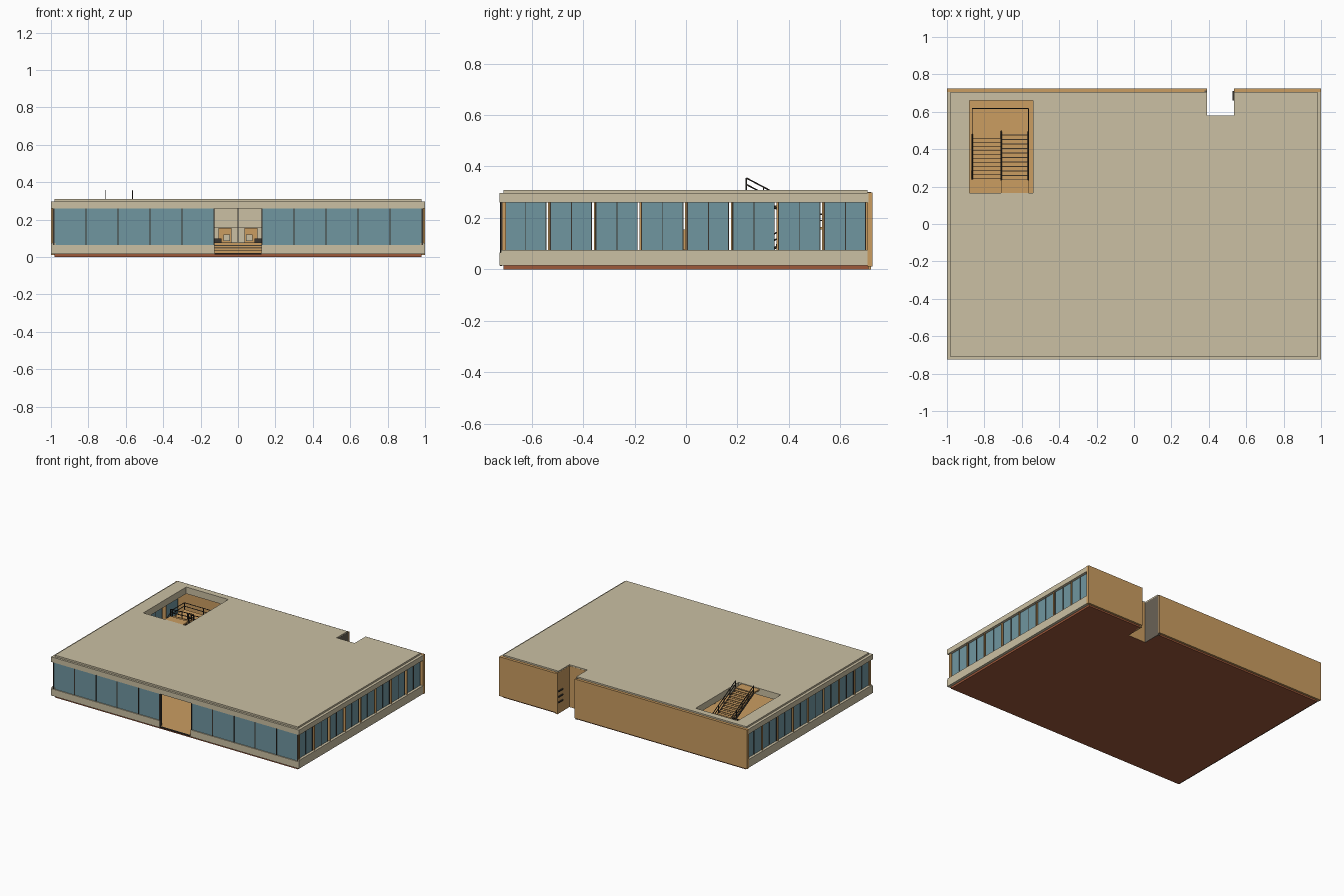
import bpy, bmesh
from mathutils import Vector

cube = bpy.data.objects.get("Cube")
if cube:
    bpy.data.objects.remove(cube)


def lin(c):
    c /= 255
    return c / 12.92 if c <= 0.04045 else ((c + 0.055) / 1.055) ** 2.4


def material(name, r, g, b):
    m = bpy.data.materials.new(name)
    m.use_nodes = True
    col = (lin(r), lin(g), lin(b), 1)
    m.diffuse_color = col
    m.node_tree.nodes["Principled BSDF"].inputs["Base Color"].default_value = col
    return m


CREAM = material("cream_plaster", 203, 192, 163)
TAN = material("tan_wood", 203, 157, 97)
GLASS = material("teal_glass", 112, 150, 160)
BROWN = material("red_brown_base", 158, 88, 58)
DARK = material("dark_metal", 58, 53, 47)
GREY = material("warm_grey", 105, 98, 86)


def finish(name, bm, mat):
    bmesh.ops.recalc_face_normals(bm, faces=bm.faces)
    me = bpy.data.meshes.new(name)
    bm.to_mesh(me)
    bm.free()
    me.materials.append(mat)
    ob = bpy.data.objects.new(name, me)
    bpy.context.collection.objects.link(ob)
    return ob


def boxes(name, mat, items):
    """One object from boxes given as (x0, x1, y0, y1, z0, z1)."""
    bm = bmesh.new()
    for x0, x1, y0, y1, z0, z1 in items:
        vs = bmesh.ops.create_cube(bm, size=1)["verts"]
        for v in vs:
            v.co = Vector(((x0 + x1) / 2 + v.co.x * (x1 - x0),
                           (y0 + y1) / 2 + v.co.y * (y1 - y0),
                           (z0 + z1) / 2 + v.co.z * (z1 - z0)))
    return finish(name, bm, mat)


def bars(name, mat, segments, r=0.003):
    """One object from thin round bars between pairs of points."""
    bm = bmesh.new()
    for a, b in segments:
        a, b = Vector(a), Vector(b)
        d = b - a
        vs = bmesh.ops.create_cone(bm, cap_ends=True, segments=6, radius1=r,
                                   radius2=r, depth=d.length)["verts"]
        rot = d.to_track_quat("Z", "Y")
        for v in vs:
            v.co = rot @ v.co + (a + b) / 2
    return finish(name, bm, mat)


NOTCH = (0.39, 0.535, 0.58, 0.8)
WELL = (-0.88, -0.54, 0.165, 0.66)


def slab(name, mat, x0, x1, y0, y1, z0, z1, holes):
    """Flat slab with rectangular openings, built from a cell grid."""
    xs = sorted({x0, x1} | {v for h in holes for v in h[:2]})
    ys = sorted({y0, y1} | {v for h in holes for v in h[2:] if v < y1})
    bm = bmesh.new()
    for xa, xb in zip(xs, xs[1:]):
        for ya, yb in zip(ys, ys[1:]):
            cx, cy = (xa + xb) / 2, (ya + yb) / 2
            if any(h[0] < cx < h[1] and h[2] < cy < h[3] for h in holes):
                continue
            bm.faces.new([bm.verts.new((x, y, z0)) for x, y in
                          ((xa, ya), (xb, ya), (xb, yb), (xa, yb))])
    bmesh.ops.remove_doubles(bm, verts=bm.verts, dist=1e-5)
    top = bmesh.ops.extrude_face_region(bm, geom=bm.faces[:])["geom"]
    bmesh.ops.translate(bm, vec=(0, 0, z1 - z0),
                        verts=[g for g in top if isinstance(g, bmesh.types.BMVert)])
    return finish(name, bm, mat)


# Floor plates and roof
slab("base_plate", BROWN, -0.98, 0.98, -0.71, 0.71, 0, 0.015, [NOTCH])
slab("floor", TAN, -0.98, 0.98, -0.715, 0.71, 0.015, 0.022, [NOTCH])
slab("roof_fascia", CREAM, -1, 1, -0.725, 0.71, 0.26, 0.297, [NOTCH, WELL])
slab("roof_cap", CREAM, -0.98, 0.98, -0.71, 0.705, 0.297, 0.309, [NOTCH, WELL])

# Solid back wall, broken by the notch
boxes("back_wall", TAN, [(-1, 0.39, 0.705, 0.725, 0.012, 0.298),
                         (0.535, 1, 0.705, 0.725, 0.012, 0.298)])
boxes("notch_walls", TAN, [(0.534, 0.548, 0.575, 0.72, 0, 0.3),
                           (0.38, 0.545, 0.567, 0.581, 0, 0.3)])
boxes("notch_dark_wall", GREY, [(0.377, 0.391, 0.575, 0.715, 0, 0.3)])
boxes("notch_rungs", DARK, [(0.526, 0.535, 0.66, 0.71, z, z + 0.008)
                            for z in (0.08, 0.12, 0.16)])

# Low walls under the windows
boxes("front_low_wall", CREAM, [(-1, -0.125, -0.725, -0.70, 0.015, 0.065),
                                (0.125, 1, -0.725, -0.70, 0.015, 0.065)])
boxes("side_low_walls", CREAM, [(min(s, s * 0.975), max(s, s * 0.975), -0.72, 0.705, 0.015, 0.075)
                                for s in (-1, 1)])

# Front glazing: five panes each side of the entrance
panes, mullions = [], []
for s in (-1, 1):
    for i in range(5):
        a, b = s * (0.128 + i * 0.1714), s * (0.128 + (i + 1) * 0.1714)
        panes.append((min(a, b), max(a, b), -0.718, -0.712, 0.065, 0.26))
    for i in range(6):
        x = s * (0.128 + i * 0.1714)
        mullions.append((x - 0.003, x + 0.003, -0.721, -0.705, 0.065, 0.26))
    x = s * 0.128
    mullions.append((x - 0.003, x + 0.003, -0.722, -0.70, 0.02, 0.26))
boxes("front_glass", GLASS, panes)
boxes("front_mullions", DARK, mullions)
boxes("corner_posts", TAN, [(s * 0.984 - 0.006, s * 0.984 + 0.006, -0.71, -0.70, 0.065, 0.26)
                            for s in (-1, 1)])
boxes("entrance_sill", DARK, [(-0.125, 0.125, -0.722, -0.715, 0.013, 0.022)])

# Side glazing: eight bays, each with a wooden fin and an open slit
panes, mullions, fins = [], [], []
for s in (-1, 1):
    for i in range(8):
        y = -0.706 + i * 0.1775
        panes.append((s * 0.978 - 0.003, s * 0.978 + 0.003, y, y + 0.163, 0.075, 0.26))
        for f in (0, 0.5, 0.98):
            ym = y + 0.163 * f
            mullions.append((s * 0.979 - 0.005, s * 0.979 + 0.005, ym, ym + 0.003, 0.075, 0.26))
        fins.append((s * 0.972 - 0.02, s * 0.972 + 0.02, y - 0.007, y, 0.07, 0.262))
boxes("side_glass", GLASS, panes)
boxes("side_mullions", DARK, mullions)
boxes("side_fins", TAN, fins)

# Lobby behind the entrance
boxes("lobby_wall", CREAM, [(-0.25, 0.25, 0.02, 0.035, 0.022, 0.26)])
boxes("lobby_wall_joints", DARK, [(-0.25, 0.25, 0.017, 0.021, 0.158, 0.161),
                                  (-0.0015, 0.0015, 0.017, 0.021, 0.08, 0.26)])
boxes("lobby_steps", TAN, [(-0.2, 0.2, -0.2 + i * 0.04, 0.02, 0.022, 0.036 + i * 0.014)
                           for i in range(4)])
boxes("lobby_step_edges", GREY, [(-0.2, 0.2, -0.203 + i * 0.04, -0.199 + i * 0.04,
                                  0.032 + i * 0.014, 0.036 + i * 0.014) for i in range(4)])
boxes("lobby_cabinets", TAN, [(s * 0.07 - 0.035, s * 0.07 + 0.035, -0.03, 0.015, 0.075, 0.155)
                              for s in (-1, 1)])
boxes("lobby_seats", CREAM, [(s * 0.06 - 0.018, s * 0.06 + 0.018, -0.06, -0.03, 0.085, 0.12)
                             for s in (-1, 1)])
boxes("lobby_tables", DARK, [(s * 0.11 - 0.022, s * 0.11 + 0.022, -0.07, -0.03, 0.075, 0.1)
                             for s in (-1, 1)])

# Two-flight stair up to the roof
XL, XM, XR = -0.865, -0.71, -0.565
STEPS = 11
FLIGHTS = [(XM, XR, 0.235, 0.305, 0.5, 0.165), (XL, XM, 0.24, 0.03, 0.48, 0.165)]
treads, risers, strings, rails = [], [], [], []
for xa, xb, ya, za, yb, zb in FLIGHTS:
    for i in range(STEPS):
        f = (i + 0.5) / STEPS
        y, z, h = ya + (yb - ya) * f, za + (zb - za) * f, (yb - ya) / STEPS / 2
        treads.append((xa + 0.004, xb - 0.004, y - h, y + h, z - 0.006, z))
        risers.append((xa + 0.004, xb - 0.004, y - h, y - h + 0.0025, z - 0.007, z + 0.0015))
    for x in (xa, xb):
        strings.append(((x, ya, za - 0.006), (x, yb, zb - 0.006)))
        for up in (0.025, 0.05):
            rails.append(((x, ya, za + up), (x, yb, zb + up)))
        for k in range(5):
            y, z = ya + (yb - ya) * k / 4, za + (zb - za) * k / 4
            rails.append(((x, y, z), (x, y, z + 0.05)))
boxes("stair_treads", TAN, treads)
boxes("stair_nosings", DARK, risers)
boxes("stair_landings", TAN, [(XL, XR, 0.48, 0.62, 0.155, 0.165),
                              (XM, XR, 0.165, 0.235, 0.295, 0.305)])
bars("stair_strings", DARK, strings, 0.005)

# Railing around the half landing
corners = [(XL, 0.48), (XL, 0.617), (XM, 0.617), (XR, 0.617), (XR, 0.5)]
for (xa, ya), (xb, yb) in zip(corners, corners[1:]):
    for z in (0.19, 0.215):
        rails.append(((xa, ya, z), (xb, yb, z)))
    rails.append(((xb, yb, 0.165), (xb, yb, 0.215)))
bars("stair_railings", DARK, rails, 0.0028)
bars("landing_legs", DARK, [((x, 0.61, 0.02), (x, 0.61, 0.16)) for x in (XL + 0.005, XR - 0.005)], 0.005)
